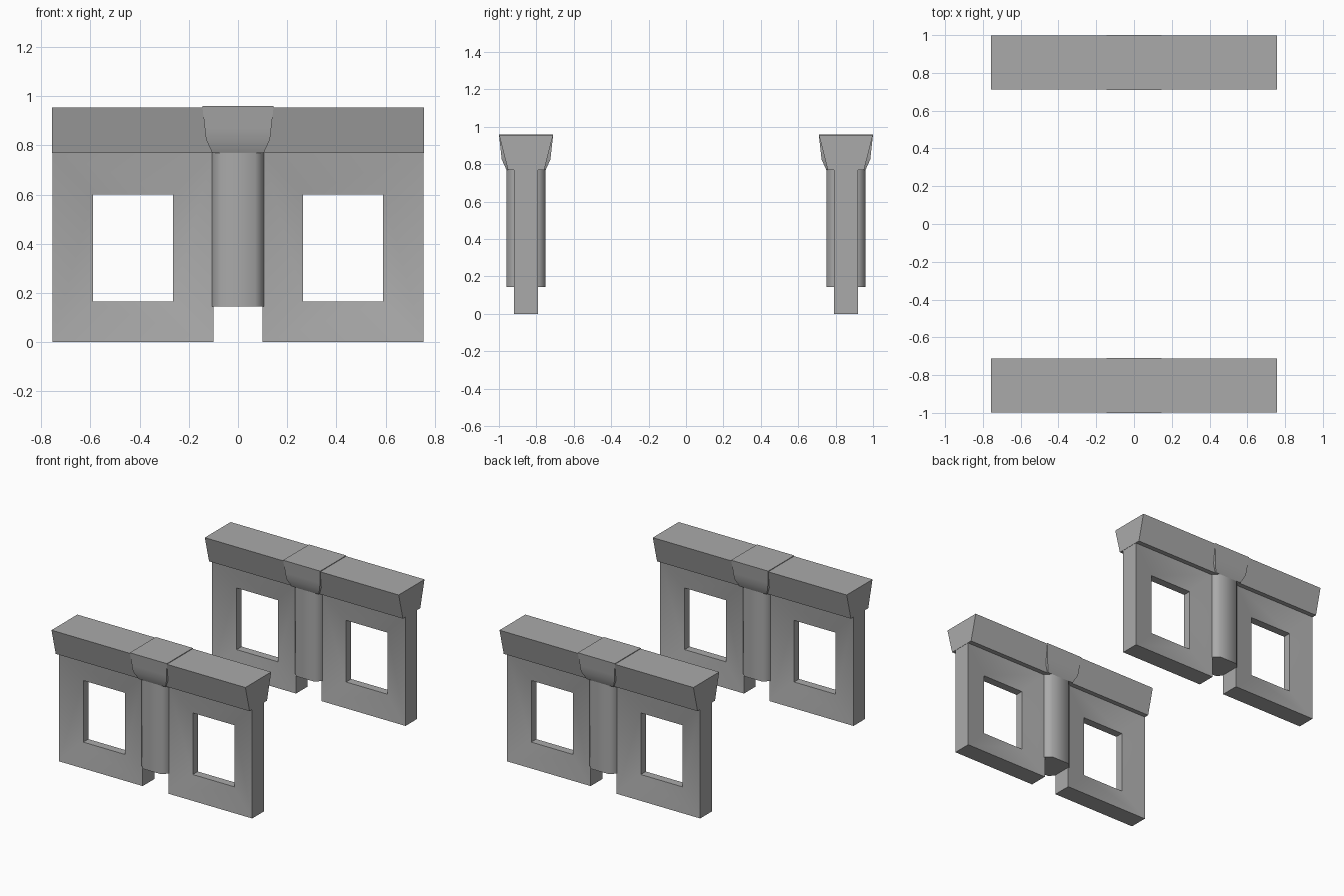
import bpy, bmesh

cube = bpy.data.objects.get("Cube")
if cube:
    bpy.data.objects.remove(cube)

stone = bpy.data.materials.new("grey_stone")
stone.use_nodes = True
stone.diffuse_color = (0.4, 0.4, 0.4, 1)
stone.node_tree.nodes["Principled BSDF"].inputs["Base Color"].default_value = (0.4, 0.4, 0.4, 1)


def finish(name, bm, y, smooth=None):
    bmesh.ops.recalc_face_normals(bm, faces=bm.faces)
    mesh = bpy.data.meshes.new(name)
    bm.to_mesh(mesh)
    bm.free()
    mesh.materials.append(stone)
    obj = bpy.data.objects.new(name, mesh)
    obj.location.y = y
    bpy.context.collection.objects.link(obj)
    if smooth:
        bpy.ops.object.select_all(action='DESELECT')
        obj.select_set(True)
        bpy.context.view_layer.objects.active = obj
        bpy.ops.object.shade_smooth_by_angle(angle=smooth)
    return obj


def stack(name, y, rings, smooth=None):
    """Closed solid through a list of horizontal rings."""
    bm = bmesh.new()
    loops = [[bm.verts.new(p) for p in ring] for ring in rings]
    n = len(loops[0])
    for a, b in zip(loops, loops[1:]):
        for i in range(n):
            j = (i + 1) % n
            bm.faces.new((a[i], a[j], b[j], b[i]))
    bm.faces.new(loops[0])
    bm.faces.new(loops[-1])
    return finish(name, bm, y, smooth)


def rect(hx, hy, z):
    return [(-hx, -hy, z), (hx, -hy, z), (hx, hy, z), (-hx, hy, z)]


def chamfered(h, c, z):
    k = h - c
    return [(-k, -h, z), (k, -h, z), (h, -k, z), (h, k, z),
            (k, h, z), (-k, h, z), (-h, k, z), (-h, -k, z)]


def window_panel(name, y, side):
    """Panel whose faces slope inward to a window opening."""
    bm = bmesh.new()

    def loop(x0, x1, z0, z1, d):
        return [bm.verts.new((side * x, d, z))
                for x, z in ((x0, z0), (x1, z0), (x1, z1), (x0, z1))]

    outer_f, outer_b = [loop(0.10, 0.755, 0, 0.775, d) for d in (-0.065, 0.065)]
    inner_f, inner_b = [loop(0.265, 0.59, 0.165, 0.60, d) for d in (-0.028, 0.028)]
    for a, b in ((outer_f, inner_f), (inner_f, inner_b),
                 (inner_b, outer_b), (outer_b, outer_f)):
        for i in range(4):
            j = (i + 1) % 4
            bm.faces.new((a[i], a[j], b[j], b[i]))
    return finish(name, bm, y, 0.6)


for label, y in (("front", -0.855), ("back", 0.855)):
    # Framed openings either side of the column
    window_panel(label + "_left_panel", y, 1)
    window_panel(label + "_right_panel", y, -1)
    # Column with softened corners
    stack(label + "_column", y,
          [chamfered(0.105, 0.035, 0.145), chamfered(0.105, 0.035, 0.775)], 0.9)
    # Flared coping beam
    stack(label + "_beam", y, [rect(0.757, 0.097, 0.77), rect(0.757, 0.144, 0.955)])
    # Column capital
    stack(label + "_capital", y,
          [rect(0.105, 0.105, 0.77), rect(0.13, 0.13, 0.825),
           rect(0.135, 0.135, 0.87), rect(0.145, 0.145, 0.96)], 0.6)
